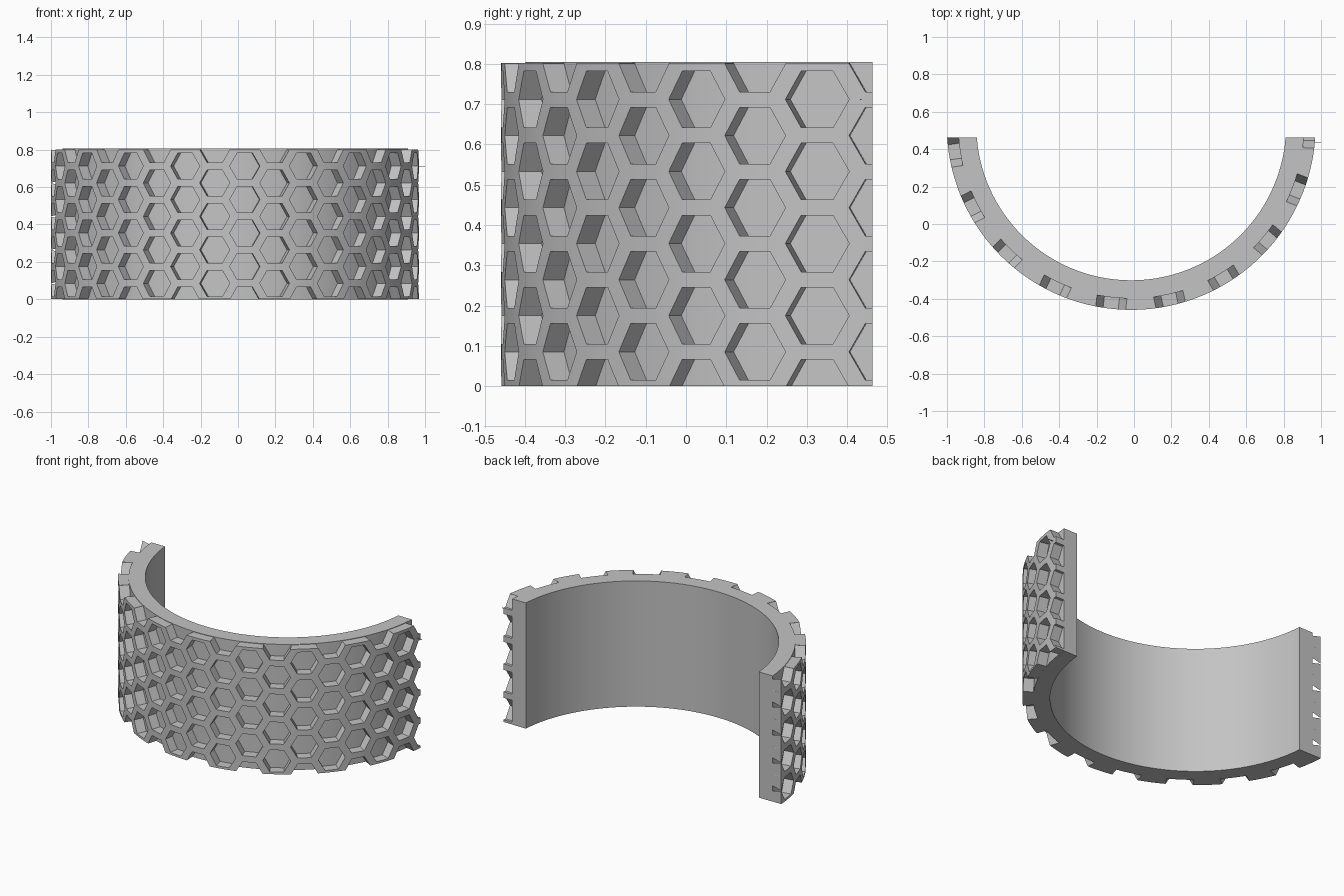
import bpy, bmesh, math
from mathutils import Matrix, Vector

CX, CY, END_Y = -0.015, 0.527, 0.463     # arc centre and the plane that ends the arc
R_IN, R_FLOOR, R_OUT = 0.828, 0.925, 0.986
HEIGHT, PITCH_Z, PITCH_A = 0.805, 0.179, 9.4
HEX_R = 0.081

cube = bpy.data.objects.get("Cube")
if cube:
    bpy.data.objects.remove(cube, do_unlink=True)

grey = bpy.data.materials.new("plain grey")
grey.use_nodes = True
grey.diffuse_color = (0.55, 0.55, 0.55, 1)
grey.node_tree.nodes["Principled BSDF"].inputs["Base Color"].default_value = (0.55, 0.55, 0.55, 1)


def add_object(name, bm):
    bmesh.ops.recalc_face_normals(bm, faces=bm.faces)
    mesh = bpy.data.meshes.new(name)
    bm.to_mesh(mesh)
    bm.free()
    obj = bpy.data.objects.new(name, mesh)
    bpy.context.collection.objects.link(obj)
    mesh.materials.append(grey)
    return obj


def activate(obj):
    bpy.ops.object.select_all(action='DESELECT')
    obj.select_set(True)
    bpy.context.view_layer.objects.active = obj


def arc_wall(name, r0, r1, z0, z1, segments=112):
    """Curved wall whose two ends lie on the plane y = END_Y."""
    bm = bmesh.new()
    rings = []
    for i in range(segments + 1):
        t = 2 * i / segments - 1
        ring = []
        for r, z in ((r0, z0), (r1, z0), (r1, z1), (r0, z1)):
            a = t * math.acos((CY - END_Y) / r)
            ring.append(bm.verts.new((CX + r * math.sin(a), CY - r * math.cos(a), z)))
        rings.append(ring)
    for a, b in zip(rings, rings[1:]):
        for k in range(4):
            n = (k + 1) % 4
            bm.faces.new((a[k], a[n], b[n], b[k]))
    bm.faces.new(rings[0])
    bm.faces.new(rings[-1])
    return add_object(name, bm)


def hex_cutters():
    """Six-sided prisms pointing outward, in staggered columns."""
    bm = bmesh.new()
    for col in range(-10, 10):
        a = math.radians(3 + PITCH_A * col)
        out = Vector((math.sin(a), -math.cos(a), 0))
        side = Vector((math.cos(a), math.sin(a), 0))
        up = Vector((0, 0, 1))
        start = 0.085 if col % 2 else -0.004
        for row in range(5):
            centre = Vector((CX, CY, start + row * PITCH_Z)) + out * 0.97
            m = Matrix((side, up, out)).transposed().to_4x4()
            m.translation = centre
            bmesh.ops.create_cone(bm, cap_ends=True, segments=6, radius1=HEX_R,
                                  radius2=HEX_R, depth=0.16,
                                  matrix=m @ Matrix.Rotation(math.pi / 2, 4, 'Z'))
    # Turn the prisms so that corners point sideways and flats lie level
    obj = add_object("hex_cutters", bm)
    obj.hide_render = True
    return obj


# Smooth inner band
base = arc_wall("inner_band", R_IN, R_FLOOR, 0, HEIGHT)

# Outer honeycomb layer, cut through to the band
comb = arc_wall("honeycomb_layer", R_FLOOR - 0.008, R_OUT, 0.0005, HEIGHT - 0.003)
cutter = hex_cutters()
mod = comb.modifiers.new("hex holes", 'BOOLEAN')
mod.operation = 'DIFFERENCE'
mod.solver = 'EXACT'
mod.object = cutter
activate(comb)
bpy.ops.object.modifier_apply(modifier=mod.name)
bpy.data.objects.remove(cutter, do_unlink=True)

# Thin stray sliver on the end of the honeycomb
bm = bmesh.new()
bmesh.ops.create_cube(bm, size=1, matrix=Matrix.Translation((0.975, 0.434, 0.712))
                      @ Matrix.Diagonal((0.05, 0.003, 0.003, 1)))
add_object("edge_sliver", bm)

for obj in (base, comb):
    activate(obj)
    bpy.ops.object.shade_smooth_by_angle(angle=math.radians(25))
